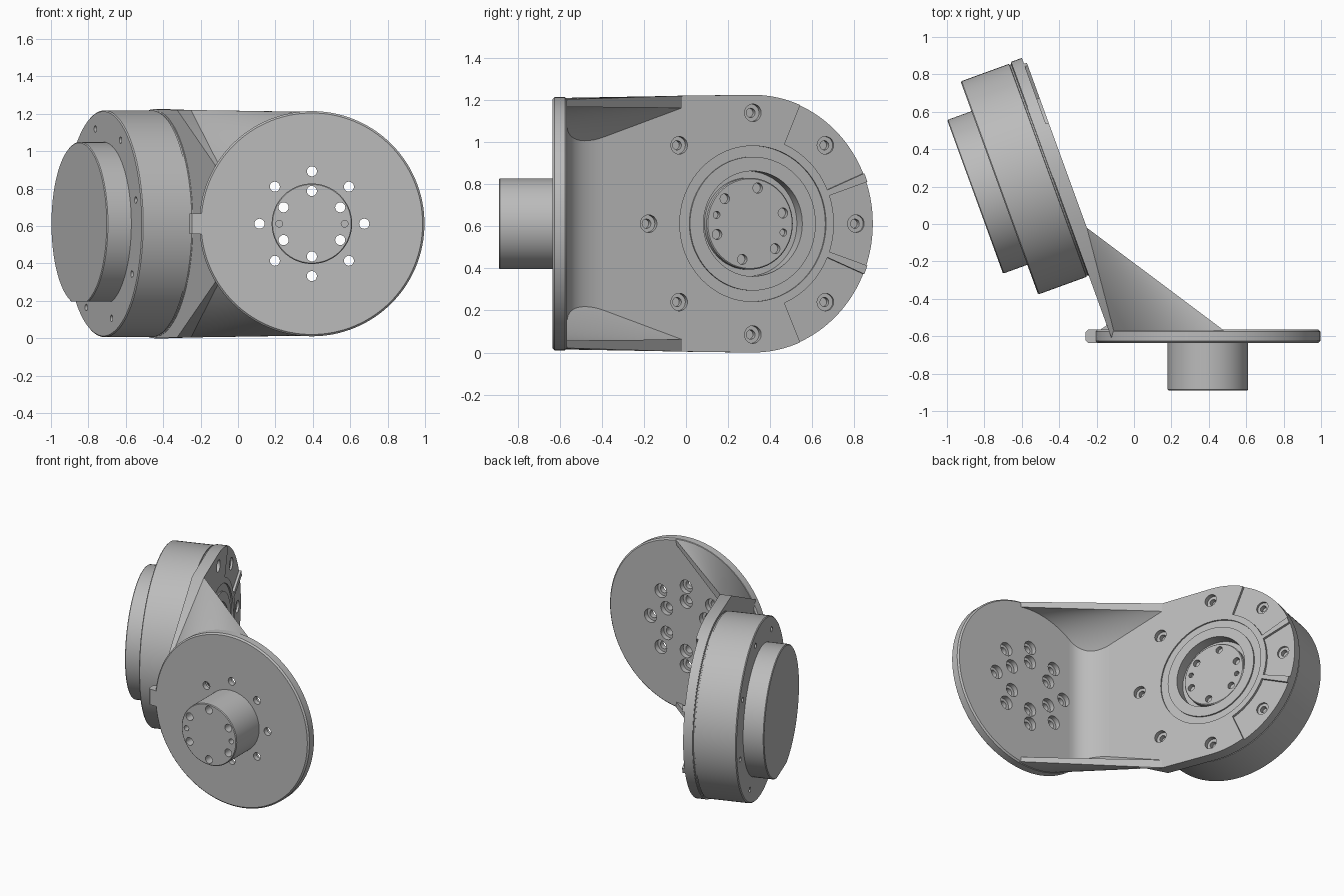
import bpy, bmesh, math
from mathutils import Matrix, Vector

cube = bpy.data.objects.get("Cube")
if cube:
    bpy.data.objects.remove(cube)

grey = bpy.data.materials.new("light_grey")
grey.use_nodes = True
grey.diffuse_color = (0.5, 0.5, 0.5, 1)
grey.node_tree.nodes["Principled BSDF"].inputs["Base Color"].default_value = (0.5, 0.5, 0.5, 1)

CZ = 0.6125                                   # height of both axes
TILT = math.radians(20)
U = Vector((-math.sin(TILT), math.cos(TILT), 0))   # along the tilted plate
N = Vector((math.cos(TILT), math.sin(TILT), 0))    # plate normal


def frame(x, y, z, o):
    m = Matrix((x, y, z)).transposed().to_4x4()
    m.translation = o
    return m


MOTOR = frame(U, Vector((0, 0, 1)), N, Vector((-0.375, 0.318, CZ)))
FLANGE = frame(Vector((-1, 0, 0)), Vector((0, 0, 1)), Vector((0, 1, 0)), Vector((0.395, -0.565, CZ)))


def polar(r, deg):
    a = math.radians(deg)
    return r * math.cos(a), r * math.sin(a)


def add_lathe(bm, profile, center=(0, 0), steps=24, closed=False):
    """Revolve (radius, height) points about the local Z axis."""
    verts = [bm.verts.new((r, 0, z)) for r, z in profile]
    pairs = list(zip(verts, verts[1:])) + ([(verts[-1], verts[0])] if closed else [])
    edges = [bm.edges.new(p) for p in pairs]
    before = set(bm.verts) - set(verts)
    bmesh.ops.spin(bm, geom=verts + edges, cent=(0, 0, 0), axis=(0, 0, 1),
                   angle=2 * math.pi, steps=steps, use_duplicate=False)
    new = [v for v in bm.verts if v not in before]
    bmesh.ops.remove_doubles(bm, verts=new, dist=1e-5)
    new = [v for v in bm.verts if v not in before]
    bmesh.ops.translate(bm, verts=new, vec=(center[0], center[1], 0))


def add_prism(bm, pts, z0, z1):
    low = [bm.verts.new((x, y, z0)) for x, y in pts]
    high = [bm.verts.new((x, y, z1)) for x, y in pts]
    add_rings(bm, low, high)


def add_rings(bm, a, b):
    """Close a solid between two matching rings."""
    bm.faces.new(a)
    bm.faces.new(b)
    for i in range(len(a)):
        j = (i + 1) % len(a)
        bm.faces.new((a[i], a[j], b[j], b[i]))


def finish(name, bm, matrix=Matrix()):
    bmesh.ops.recalc_face_normals(bm, faces=bm.faces)
    bm.transform(matrix)
    me = bpy.data.meshes.new(name)
    bm.to_mesh(me)
    bm.free()
    me.materials.append(grey)
    ob = bpy.data.objects.new(name, me)
    bpy.context.collection.objects.link(ob)
    return ob


def select(ob):
    bpy.ops.object.select_all(action='DESELECT')
    ob.select_set(True)
    bpy.context.view_layer.objects.active = ob


def smooth(ob):
    select(ob)
    bpy.ops.object.shade_smooth_by_angle(angle=math.radians(28))


def cut(target, bm, matrix):
    cutter = finish("cutter", bm, matrix)
    cutter.hide_render = True
    mod = target.modifiers.new("cut", 'BOOLEAN')
    mod.operation, mod.solver, mod.object = 'DIFFERENCE', 'EXACT', cutter
    select(target)
    bpy.ops.object.modifier_apply(modifier=mod.name)
    bpy.data.objects.remove(cutter)


def lathe(name, profile, matrix, steps=96):
    bm = bmesh.new()
    add_lathe(bm, profile, steps=steps)
    return finish(name, bm, matrix)


def drill(target, profile, centers, matrix):
    bm = bmesh.new()
    for c in centers:
        add_lathe(bm, profile, c, 20)
    cut(target, bm, matrix)


# Round flange with its front boss
flange = lathe("flange_and_boss", [
    (0, -0.325), (0.21, -0.325), (0.215, -0.32), (0.215, -0.07), (0.592, -0.07),
    (0.602, -0.06), (0.602, -0.01), (0.592, 0), (0, 0)], FLANGE, 128)
holes = [polar(0.28, 45 * k) for k in range(8)] + [polar(0.175, 30 + 60 * k) for k in range(6)]
drill(flange, [(0, 0.05), (0.047, 0.05), (0.047, -0.035), (0.027, -0.035), (0.027, -0.4), (0, -0.4)],
      holes, FLANGE)
drill(flange, [(0, -0.4), (0.018, -0.4), (0.018, -0.27), (0, -0.27)],
      [(-0.175, 0), (0.175, 0)], FLANGE)

# Tilted plate: round far end, tapering towards the flange
outline = [polar(0.6125, a) for a in range(-90, 91, 3)]
outline += [(-0.36, 0.608), (-0.96, 0.31), (-0.96, -0.31), (-0.36, -0.608)]
bm = bmesh.new()
add_prism(bm, outline, -0.078, 0)
plate = finish("tilted_plate", bm, MOTOR)

# Centre opening and ring groove
bm = bmesh.new()
add_lathe(bm, [(0, -0.2), (0.25, -0.2), (0.25, 0.1), (0, 0.1)], steps=80)
add_lathe(bm, [(0.318, -0.01), (0.37, -0.01), (0.37, 0.05), (0.318, 0.05)], steps=80, closed=True)
cut(plate, bm, MOTOR)

# Three shallow pockets on the rounded end
bm = bmesh.new()
for a0, a1 in ((23, 67), (-19, 19), (-67, -23)):
    arc = [a0 + (a1 - a0) * i / 8 for i in range(9)]
    add_prism(bm, [polar(0.41, a) for a in arc] + [polar(0.66, a) for a in reversed(arc)], -0.016, 0.03)
cut(plate, bm, MOTOR)
drill(plate, [(0, 0.05), (0.042, 0.05), (0.042, -0.03), (0.022, -0.03), (0.022, -0.06), (0, -0.06)],
      [polar(0.527, 45 * k) for k in range(8)], MOTOR)

# Motor housing with a seam and small screw holes
housing = lathe("motor_housing", [
    (0, -0.367), (0.6, -0.367), (0.606, -0.361), (0.606, -0.092), (0.6, -0.09),
    (0.6, -0.082), (0.606, -0.08), (0.606, -0.076), (0, -0.076)], MOTOR, 128)
drill(housing, [(0, -0.45), (0.018, -0.45), (0.018, -0.33), (0, -0.33)],
      [polar(0.522, 166 - 45 * k) for k in range(8)], MOTOR)

# Outer cap with a small flat underneath
cap = lathe("motor_cap", [(0, -0.505), (0.432, -0.505), (0.437, -0.5), (0.437, -0.36), (0, -0.36)], MOTOR)
bm = bmesh.new()
add_prism(bm, [(-0.5, -0.6), (0.5, -0.6), (0.5, -0.415), (-0.5, -0.415)], -0.6, -0.3)
cut(cap, bm, MOTOR)

# Output hub inside the opening
hub = lathe("output_hub", [(0, -0.085), (0.218, -0.085), (0.218, -0.045), (0.213, -0.04), (0, -0.04)], MOTOR)
drill(hub, [(0, 0), (0.024, 0), (0.024, -0.07), (0, -0.07)],
      [polar(0.174, 17 + 60 * k) for k in range(6)], MOTOR)
drill(hub, [(0, 0), (0.017, 0), (0.017, -0.07), (0, -0.07)],
      [polar(0.174, 166), polar(0.174, -14)], MOTOR)

# Fan-shaped side walls from the plate edge to the flange rim
APEX = (-0.252, -0.02)


def side_wall(name, side):
    bm = bmesh.new()

    def ring(r, apex_h):
        pts = [(APEX[0], APEX[1], CZ + side * apex_h)]
        for i in range(25):
            x, z = polar(r, 81 + (152 - 81) * i / 24)
            pts.append((0.395 + x, -0.575, CZ + side * z))
        return [bm.verts.new(p) for p in pts]

    outer, inner = ring(0.598, 0.608), ring(0.562, 0.55)
    for i in range(1, 25):
        bm.faces.new((outer[0], outer[i], outer[i + 1]))
        bm.faces.new((inner[0], inner[i + 1], inner[i]))
        bm.faces.new((outer[i], inner[i], inner[i + 1], outer[i + 1]))
    for i in (1, 25):
        bm.faces.new((outer[0], outer[i], inner[i], inner[0]))
    return finish(name, bm)


walls = [side_wall("upper_side_wall", 1), side_wall("lower_side_wall", -1)]

# Curved inner fillet between plate and flange, reaching both side walls
corner = Vector((-0.054, -0.565, 0))
start, end = corner + U * 0.2, corner + Vector((0.12, 0, 0))
path = []
for i in range(13):
    t = i / 12
    path.append(start * (1 - t) ** 2 + corner * 2 * t * (1 - t) + end * t * t)
path += [Vector((end.x, -0.58, 0)), Vector((-0.09, -0.58, 0)), start - N * 0.03]


def half_width(p):
    s = (APEX[1] - p.y) / 0.555
    x = APEX[0] + (p.x - APEX[0]) / s - 0.395
    return 0.605 + s * (math.sqrt(max(0.36 - x * x, 0.05)) - 0.605) - 0.02


bm = bmesh.new()
add_rings(bm, *[[bm.verts.new((p.x, p.y, CZ + k * half_width(p))) for p in path] for k in (-1, 1)])
fillet = finish("inner_fillet", bm)

# Small stop tab beside the flange
bm = bmesh.new()
add_prism(bm, [(-0.26, -0.62), (-0.245, -0.635), (-0.1, -0.635), (-0.1, -0.5), (-0.14, -0.5),
               (-0.15, -0.545), (-0.18, -0.565), (-0.245, -0.565), (-0.26, -0.58)], CZ - 0.055, CZ + 0.055)
tab = finish("stop_tab", bm)

for ob in [flange, plate, housing, cap, hub, fillet, tab] + walls:
    smooth(ob)
